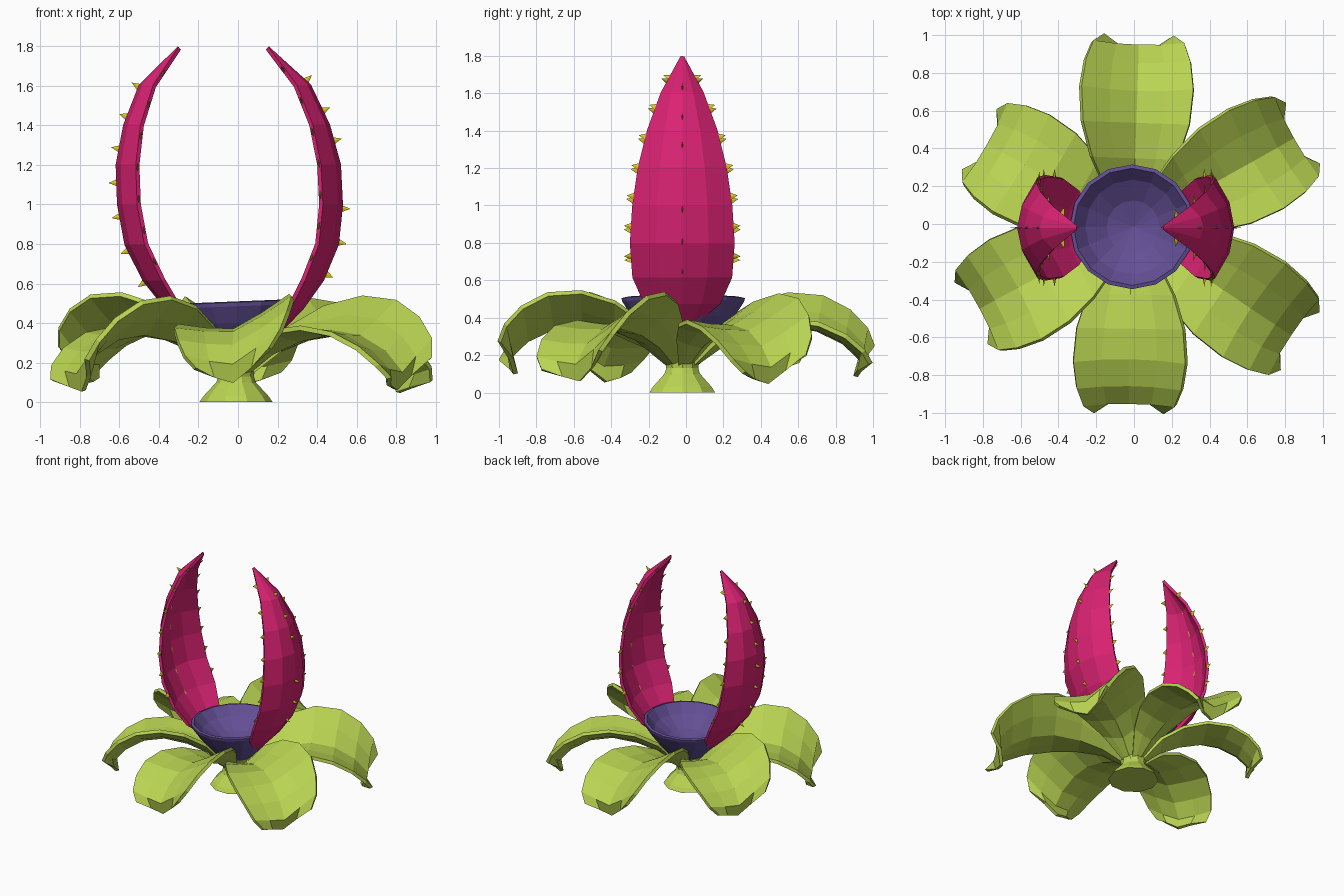
import bpy, bmesh, math
from mathutils import Vector, Matrix

old = bpy.data.objects.get("Cube")
if old:
    bpy.data.objects.remove(old, do_unlink=True)

CX, CY = -0.01, -0.02  # axis of the plant


def material(name, rgb):
    m = bpy.data.materials.new(name)
    m.use_nodes = True
    m.diffuse_color = (*rgb, 1)
    m.node_tree.nodes["Principled BSDF"].inputs["Base Color"].default_value = (*rgb, 1)
    return m


GREEN = material("leaf green", (0.49, 0.66, 0.085))
PINK = material("petal pink", (0.70, 0.016, 0.17))
PURPLE = material("bowl purple", (0.125, 0.078, 0.30))
YELLOW = material("thorn yellow", (0.70, 0.58, 0.015))


def finish(name, bm, mat):
    bmesh.ops.recalc_face_normals(bm, faces=bm.faces)
    me = bpy.data.meshes.new(name)
    bm.to_mesh(me)
    bm.free()
    me.materials.append(mat)
    ob = bpy.data.objects.new(name, me)
    bpy.context.collection.objects.link(ob)
    return ob


def skin(name, rows, mat, wrap=False, thickness=0):
    """Bridge rows of points; wrapped rows are capped at both ends."""
    bm = bmesh.new()
    vs = [[bm.verts.new(p) for p in row] for row in rows]
    n = len(rows[0])
    for a, b in zip(vs, vs[1:]):
        for i in range(n if wrap else n - 1):
            j = (i + 1) % n
            bm.faces.new((a[i], a[j], b[j], b[i]))
    if wrap:
        bm.faces.new(vs[0])
        bm.faces.new(vs[-1])
    ob = finish(name, bm, mat)
    if thickness:
        mod = ob.modifiers.new("thickness", "SOLIDIFY")
        mod.thickness = thickness
        mod.offset = 0
    return ob


def lathe(name, profile, sides, mat):
    rows = [[(r * math.cos(2 * math.pi * i / sides), r * math.sin(2 * math.pi * i / sides), z)
             for i in range(sides)] for r, z in profile]
    ob = skin(name, rows, mat, wrap=True)
    ob.location = (CX, CY, 0)
    return ob


# Foot and bowl
lathe("foot", [(0.185, 0), (0.165, 0.03), (0.10, 0.10), (0.09, 0.13), (0.10, 0.19), (0.14, 0.25)], 10, GREEN)
bowl = lathe("bowl", [(0.05, 0.18), (0.16, 0.27), (0.27, 0.40), (0.325, 0.485), (0.33, 0.505),
                      (0.31, 0.51), (0.25, 0.44), (0.14, 0.37), (0.003, 0.33)], 16, PURPLE)
bowl.rotation_euler = (0, -0.04, 0)
bowl.location = (0.01, CY + 0.005, 0)

# Leaf stations: midrib radius, midrib z, edge radius, edge half width, edge z
LEAF = [(0.05, 0.14, 0.05, 0.05, 0.16),
        (0.20, 0.25, 0.20, 0.15, 0.33),
        (0.36, 0.32, 0.36, 0.23, 0.42),
        (0.54, 0.36, 0.54, 0.285, 0.46),
        (0.70, 0.345, 0.72, 0.30, 0.445),
        (0.84, 0.28, 0.86, 0.28, 0.38),
        (0.93, 0.19, 0.95, 0.245, 0.295),
        (0.90, 0.10, 0.985, 0.19, 0.22)]


def leaf(name, angle, length, roll, droop):
    """V-folded drooping leaf; roll lifts its left edge, droop lowers its tip."""
    turn = Matrix.Rotation(math.radians(angle), 4, "Z")
    rows = []
    for mr, mz, er, ew, ez in LEAF:
        row = []
        for s in (1, 0.5, 0, -0.5, -1):
            a = abs(s)
            r = mr + (er - mr) * a * a
            fold = {0: 0, 0.5: 0.42, 1: 1}[a]
            z = mz + (ez - mz) * fold + s * ew * roll - droop * r ** 3
            row.append(turn @ Vector((r * length, s * ew, z)) + Vector((CX, CY, 0)))
        rows.append(row)
    skin(name, rows, GREEN, thickness=0.025)


for name, angle, length, roll, droop in [
        ("back_leaf", 88, 1.03, 0.24, 0.02),
        ("front_leaf", -91, 0.99, 0.27, 0.0),
        ("left_back_leaf", 29, 1.04, 0.25, 0.07),
        ("left_front_leaf", -34, 1.08, 0.27, 0.05),
        ("right_back_leaf", 150, 0.94, 0.30, 0.0),
        ("right_front_leaf", -152, 0.97, 0.27, 0.06)]:
    leaf(name, angle, length, roll, droop)

# Petal stations: z, midrib x, edge x, half width
PETAL = [(0.37, 0.22, 0.20, 0.07),
         (0.48, 0.325, 0.26, 0.20),
         (0.62, 0.425, 0.33, 0.262),
         (0.80, 0.50, 0.40, 0.275),
         (1.00, 0.52, 0.42, 0.262),
         (1.20, 0.51, 0.41, 0.232),
         (1.40, 0.455, 0.37, 0.182),
         (1.60, 0.36, 0.29, 0.108),
         (1.79, 0.15, 0.147, 0.004)]


def petal_at(z, s, side):
    """Point on the petal at height z and cross position s from -1 to 1."""
    for a, b in zip(PETAL, PETAL[1:]):
        if z <= b[0]:
            break
    t = (z - a[0]) / (b[0] - a[0])
    mid, edge, w = (a[i] + (b[i] - a[i]) * t for i in (1, 2, 3))
    x = edge + (mid - edge) * (1 - s * s)
    if side < 0:  # the right petal leans further out
        x += 0.03 + 0.085 * (z - 0.4)
    return Vector((side * x, CY + s * w, z))


def add_thorn(bm, base, out, along):
    """Thin four-sided spike."""
    across = out.cross(along).normalized() * 0.007
    ring = [bm.verts.new(base - out * 0.012 + d)
            for d in (along * 0.026, across, along * -0.026, -across)]
    tip = bm.verts.new(base + out * 0.05)
    bm.faces.new(ring)
    for i in range(4):
        bm.faces.new((ring[i], ring[(i + 1) % 4], tip))


RIB_Z = {1: (0.65, 0.81, 0.98, 1.32, 1.47, 1.62),
         -1: (0.61, 0.77, 0.94, 1.11, 1.28, 1.44, 1.59)}
for side, label in ((1, "left"), (-1, "right")):
    rows = [[petal_at(p[0], s, side) for s in (-1, -0.5, 0, 0.5, 1)] for p in PETAL]
    skin(label + "_petal", rows, PINK, thickness=0.022)
    # Thorns along the rib and both edges
    bm = bmesh.new()
    for z in RIB_Z[side]:
        p = petal_at(z, 0, side)
        along = (petal_at(z + 0.04, 0, side) - petal_at(z - 0.04, 0, side)).normalized()
        add_thorn(bm, p, Vector((along.z, 0, -along.x)) * side, along)
    for k in range(7):
        z = 0.72 + 0.159 * k + (0.01 if side > 0 else -0.01)
        for s in (-1, 1):
            along = (petal_at(z + 0.03, s, side) - petal_at(z - 0.03, s, side)).normalized()
            out = Vector((0, s, 0))
            out = (out - along * out.dot(along)).normalized()
            add_thorn(bm, petal_at(z, s, side), out * 0.85, along)
    finish(label + "_petal_thorns", bm, YELLOW)
